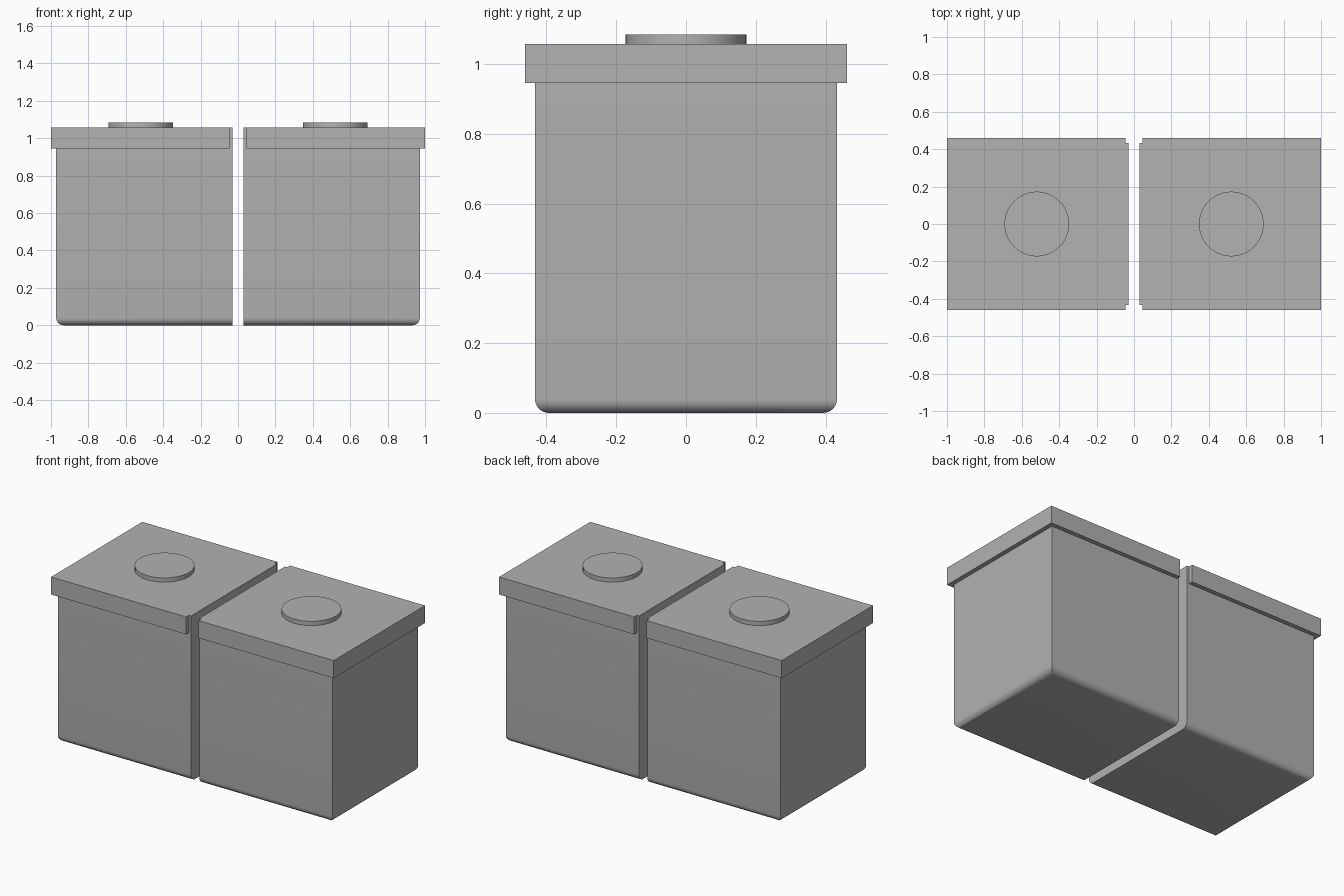
import bpy, bmesh, math

if "Cube" in bpy.data.objects:
    bpy.data.objects.remove(bpy.data.objects["Cube"])

grey = bpy.data.materials.new("mid_grey")
grey.diffuse_color = (0.445, 0.445, 0.445, 1)
grey.use_nodes = True
grey.node_tree.nodes["Principled BSDF"].inputs["Base Color"].default_value = grey.diffuse_color


def finish(bm, name):
    bmesh.ops.recalc_face_normals(bm, faces=bm.faces)
    mesh = bpy.data.meshes.new(name)
    bm.to_mesh(mesh)
    bm.free()
    mesh.materials.append(grey)
    obj = bpy.data.objects.new(name, mesh)
    bpy.context.collection.objects.link(obj)
    bpy.ops.object.select_all(action='DESELECT')
    obj.select_set(True)
    bpy.context.view_layer.objects.active = obj
    bpy.ops.object.shade_smooth_by_angle(angle=math.radians(35))
    return obj


def prism(points, z0, z1):
    """Extrude a plan outline from z0 to z1."""
    bm = bmesh.new()
    face = bm.faces.new([bm.verts.new((x, y, z0)) for x, y in points])
    ext = bmesh.ops.extrude_face_region(bm, geom=[face])
    top = [v for v in ext["geom"] if isinstance(v, bmesh.types.BMVert)]
    bmesh.ops.translate(bm, verts=top, vec=(0, 0, z1 - z0))
    bmesh.ops.recalc_face_normals(bm, faces=bm.faces)
    return bm


INNER, OUTER, DEPTH = 0.029, 0.972, 0.433
LID_IN, LID_OUT, LID_DEPTH = 0.045, 1.0, 0.461
LID_Z, TOP_Z, CAP_Z = 0.946, 1.058, 1.085

for side, s in (("left", -1), ("right", 1)):
    # Box, rounded along the bottom except on the face next to the gap
    bm = prism([(s * INNER, -DEPTH), (s * OUTER, -DEPTH),
                (s * OUTER, DEPTH), (s * INNER, DEPTH)], 0, LID_Z)
    edges = [e for e in bm.edges
             if all(v.co.z < 0.01 for v in e.verts)
             and any(abs(v.co.x) > 0.5 for v in e.verts)]
    bmesh.ops.bevel(bm, geom=edges, offset=0.04, segments=8,
                    profile=0.5, affect='EDGES')
    finish(bm, side + "_box")

    # Lid with an overhanging rim that stops short of the gap
    outline = [(INNER, -DEPTH), (LID_IN, -DEPTH), (LID_IN, -LID_DEPTH),
               (LID_OUT, -LID_DEPTH), (LID_OUT, LID_DEPTH),
               (LID_IN, LID_DEPTH), (LID_IN, DEPTH), (INNER, DEPTH)]
    finish(prism([(s * x, y) for x, y in outline], LID_Z, TOP_Z),
           side + "_lid")

    # Low round cap on the lid
    ring = [(s * 0.52 + 0.173 * math.cos(math.tau * i / 64),
             0.173 * math.sin(math.tau * i / 64)) for i in range(64)]
    finish(prism(ring, TOP_Z, CAP_Z), side + "_cap")
